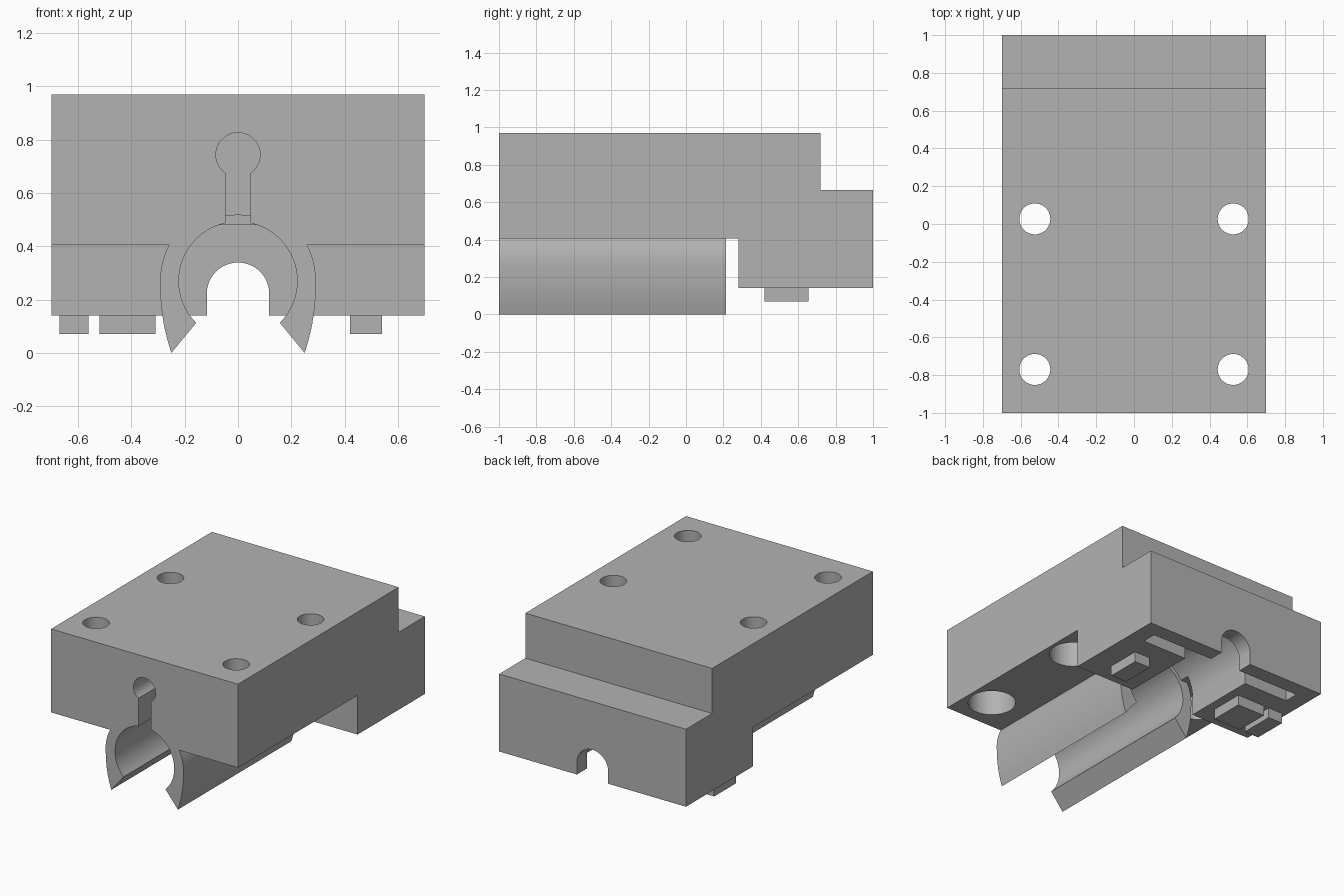
import bpy, bmesh, math
from mathutils import Vector

if "Cube" in bpy.data.objects:
    bpy.data.objects.remove(bpy.data.objects["Cube"])

grey = bpy.data.materials.new("plain grey")
grey.diffuse_color = (0.45, 0.45, 0.45, 1)
grey.use_nodes = True
grey.node_tree.nodes["Principled BSDF"].inputs["Base Color"].default_value = grey.diffuse_color


def prism(name, pts, axis, a, b):
    """Extrude a 2D outline along x (pts = y,z), y (pts = x,z) or z (pts = x,y)."""
    place = {"x": lambda p, q: (a, p, q), "y": lambda p, q: (p, a, q), "z": lambda p, q: (p, q, a)}[axis]
    bm = bmesh.new()
    face = bm.faces.new([bm.verts.new(place(*p)) for p in pts])
    ext = bmesh.ops.extrude_face_region(bm, geom=[face])
    step = Vector([b - a if k == axis else 0 for k in "xyz"])
    bmesh.ops.translate(bm, vec=step, verts=[v for v in ext["geom"] if isinstance(v, bmesh.types.BMVert)])
    bmesh.ops.recalc_face_normals(bm, faces=bm.faces)
    me = bpy.data.meshes.new(name)
    bm.to_mesh(me)
    bm.free()
    me.materials.append(grey)
    ob = bpy.data.objects.new(name, me)
    bpy.context.collection.objects.link(ob)
    return ob


def arc(cx, cy, r, a0, a1, n):
    return [(cx + r * math.cos(math.radians(a0 + (a1 - a0) * i / n)),
             cy + r * math.sin(math.radians(a0 + (a1 - a0) * i / n))) for i in range(n + 1)]


def circle(cx, cy, r, n=48):
    return arc(cx, cy, r, 0, 360, n)[:-1]


def rect(x0, x1, y0, y1):
    return [(x0, y0), (x1, y0), (x1, y1), (x0, y1)]


def arch(r, cz, bottom):
    return [(r, bottom)] + arc(0, cz, r, 0, 180, 32) + [(-r, bottom)]


def combine(target, tool, op="DIFFERENCE"):
    mod = target.modifiers.new("combine", "BOOLEAN")
    mod.operation, mod.solver, mod.object = op, "EXACT", tool
    bpy.context.view_layer.objects.active = target
    bpy.ops.object.modifier_apply(modifier=mod.name)
    bpy.data.objects.remove(tool, do_unlink=True)


# main block: stepped side outline
body = prism("carriage_body", [(-1, 0.405), (0.28, 0.405), (0.28, 0.14), (1, 0.14), (1, 0.665),
                               (0.72, 0.665), (0.72, 0.97), (-1, 0.97)], "x", -0.7, 0.7)

# spring clip arms hanging under the front
half = [(0.09, 0.194), (0.25, 0.0), (0.265, 0.05), (0.277, 0.1), (0.285, 0.15), (0.29, 0.2)]
half += arc(0, 0.27, 0.292, -4, 40, 10)
clip = half + [(-x, z) for x, z in reversed(half)]
combine(body, prism("clip", clip, "y", -1, 0.215), "UNION")

# clip bore and keyhole relief
combine(body, prism("bore", circle(0, 0.27, 0.222, 64), "y", -1.1, 0.25))
combine(body, prism("keyhole_slot", rect(-0.047, 0.047, 0.35, 0.74), "y", -1.1, 0.28))
combine(body, prism("keyhole_round", circle(0, 0.743, 0.083), "y", -1.1, 0.28))

# rear clearance channel, cross slot and rod opening
combine(body, prism("channel", arch(0.247, 0.27, -0.1), "y", 0.215, 0.8))
combine(body, prism("cross_slot", rect(-0.585, 0.585, 0.795, 0.895), "z", 0.0, 0.48))
combine(body, prism("rod_opening", arch(0.117, 0.222, 0.0), "y", 0.7, 1.1))

# four screw holes, counterbored from below
for x in (-0.525, 0.525):
    for y in (-0.77, 0.027):
        combine(body, prism("screw_hole", circle(x, y, 0.082), "z", 0.3, 1.1))
        combine(body, prism("counterbore", circle(x, y, 0.15), "z", 0.3, 0.68))

# plain raised pads under the rear block
for i, (x0, x1) in enumerate([(-0.67, -0.56), (-0.52, -0.31), (0.42, 0.54)]):
    prism(f"bottom_pad_{i + 1}", rect(x0, x1, 0.42, 0.655), "z", 0.07, 0.145)

bpy.ops.object.select_all(action="DESELECT")
body.select_set(True)
bpy.context.view_layer.objects.active = body
bpy.ops.object.shade_smooth_by_angle(angle=math.radians(30))
